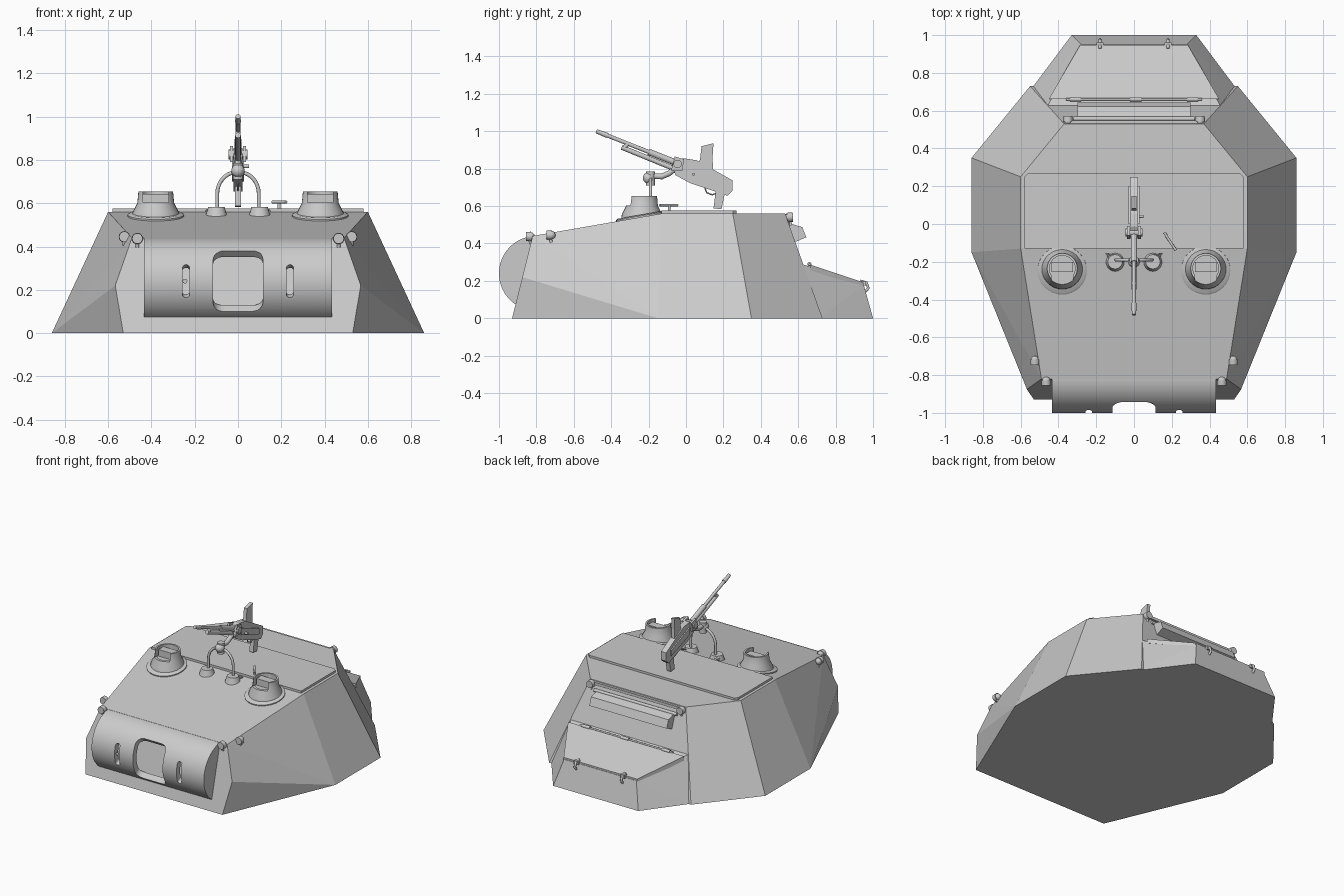
import bpy, bmesh, math
from mathutils import Vector, Matrix

if "Cube" in bpy.data.objects:
    bpy.data.objects.remove(bpy.data.objects["Cube"])


def finish(name, bm, smooth=False):
    bmesh.ops.recalc_face_normals(bm, faces=bm.faces)
    me = bpy.data.meshes.new(name)
    bm.to_mesh(me)
    bm.free()
    ob = bpy.data.objects.new(name, me)
    bpy.context.collection.objects.link(ob)
    if smooth:
        bpy.ops.object.select_all(action='DESELECT')
        ob.select_set(True)
        bpy.context.view_layer.objects.active = ob
        bpy.ops.object.shade_smooth_by_angle(angle=math.radians(35))
    return ob


def hull(name, half):
    """Convex body from the points of its right half."""
    bm = bmesh.new()
    for x, y, z in half:
        for s in (-1, 1):
            bm.verts.new((s * x, y, z))
    bmesh.ops.convex_hull(bm, input=bm.verts)
    bmesh.ops.dissolve_limit(bm, angle_limit=0.02, verts=bm.verts, edges=bm.edges)
    return finish(name, bm)


def loft(name, a, b, smooth=False):
    """Solid between two matching loops."""
    bm = bmesh.new()
    va, vb = [bm.verts.new(p) for p in a], [bm.verts.new(p) for p in b]
    bm.faces.new(va)
    bm.faces.new(vb[::-1])
    for i in range(len(a)):
        j = (i + 1) % len(a)
        bm.faces.new((va[i], vb[i], vb[j], va[j]))
    return finish(name, bm, smooth)


def prism(name, yz, x0, x1):
    return loft(name, [(x0, y, z) for y, z in yz], [(x1, y, z) for y, z in yz])


def box(name, lo, hi):
    return prism(name, [(lo[1], lo[2]), (hi[1], lo[2]), (hi[1], hi[2]), (lo[1], hi[2])], lo[0], hi[0])


def rod(name, p, q, r, r2=None, n=20):
    p, q = Vector(p), Vector(q)
    bm = bmesh.new()
    m = Matrix.Translation((p + q) / 2) @ (q - p).to_track_quat('Z', 'Y').to_matrix().to_4x4()
    bmesh.ops.create_cone(bm, cap_ends=True, segments=n, radius1=r, radius2=r if r2 is None else r2,
                          depth=(q - p).length, matrix=m)
    return finish(name, bm, True)


def ball(name, p, r, scale=(1, 1, 1)):
    bm = bmesh.new()
    bmesh.ops.create_uvsphere(bm, u_segments=16, v_segments=10, radius=r,
                              matrix=Matrix.Translation(p) @ Matrix.Diagonal((*scale, 1)))
    return finish(name, bm, True)


def tube(name, pts, r):
    cu = bpy.data.curves.new(name, 'CURVE')
    cu.dimensions, cu.bevel_depth, cu.bevel_resolution, cu.use_fill_caps = '3D', r, 3, True
    sp = cu.splines.new('POLY')
    sp.points.add(len(pts) - 1)
    for v, p in zip(sp.points, pts):
        v.co = (*p, 1)
    ob = bpy.data.objects.new(name, cu)
    bpy.context.collection.objects.link(ob)


def lathe(name, prof, loc, n=32):
    bm = bmesh.new()
    vs = [bm.verts.new((r, 0, z)) for r, z in prof]
    es = [bm.edges.new(e) for e in zip(vs, vs[1:])]
    bmesh.ops.spin(bm, geom=vs + es, cent=(0, 0, 0), axis=(0, 0, 1), angle=2 * math.pi, steps=n)
    bmesh.ops.remove_doubles(bm, verts=bm.verts, dist=1e-5)
    ob = finish(name, bm, True)
    ob.location = loc
    return ob


def cut(ob, cutter):
    m = ob.modifiers.new('cut', 'BOOLEAN')
    m.operation, m.object, m.solver = 'DIFFERENCE', cutter, 'EXACT'
    cutter.hide_render = True
    cutter.hide_set(True)


# Hull and rear engine box
hull('hull', [(.53, -.93, 0), (.86, -.15, 0), (.86, .35, 0), (.55, .73, 0), (.567, -.875, .22),
              (.49, -.82, .44), (.60, -.13, .56), (.60, .25, .56), (.37, .53, .56)])
hull('engine_box', [(.54, .72, 0), (.33, 1.0, 0), (.46, .62, .29), (.28, .95, .18), (.3, .4, 0), (.3, .4, .2)])

# Curved front shield: hollow drum with radially cut openings
CY, CZ, R = -.80, .24, .20
shield = rod('front_shield', (-.435, CY, CZ), (.435, CY, CZ), R, n=96)
cut(shield, rod('shield_hollow', (-.42, CY, CZ), (.42, CY, CZ), R - .04, n=96))


def opening(name, cx, hw, ha, rad):
    """Rounded rectangle in (x, arc length), projected out from the drum axis."""
    pts = []
    for k, (sx, sv) in enumerate(((1, 1), (-1, 1), (-1, -1), (1, -1))):
        for i in range(7):
            t = math.pi / 2 * (k + i / 6)
            pts.append((cx + sx * (hw - rad) + rad * math.cos(t), (sv * (ha - rad) + rad * math.sin(t)) / R))
    ring = lambda r: [(u, CY - r * math.cos(v), CZ + r * math.sin(v)) for u, v in pts]
    cut(shield, loft(name, ring(.10), ring(.5)))


opening('gun_port_cutter', 0, .115, .155, .05)
for s in (-1, 1):
    opening('slot_cutter', s * .24, .017, .078, .0165)
rod('slot_gun_barrel', (-.245, -.86, .24), (-.245, -.985, .24), .011)

# Roof plate with clipped rear corners
plate = [(-.58, -.13), (.58, -.13), (.58, .25), (.56, .27), (-.56, .27), (-.58, .25)]
loft('roof_plate', [(x, y, .55) for x, y in plate], [(x, y, .575) for x, y in plate])

# Vision cupolas on tilted flanges
for s in (-1, 1):
    x = s * .38
    fl = lathe('cupola_flange', [(0, -.02), (.13, -.02), (.13, .006), (.12, .012), (0, .012)], (x, -.245, .541))
    fl.rotation_euler.x = math.radians(9.9)
    cup = lathe('cupola', [(0, -.02), (.112, -.02), (.108, .015), (.085, .06), (.08, .114), (.068, .114),
                           (.068, .055), (0, .055)], (x, -.235, .541))
    cut(cup, box('cupola_notch_cutter', (x - .058, -.40, .603), (x + .058, -.25, .75)))
    box('cupola_periscope', (x - .058, -.255, .58), (x + .058, -.20, .642))

# Arched gun mount
for s in (-1, 1):
    rod('mount_foot', (s * .1, -.2, .535), (s * .1, -.2, .582), .052, .038)
    tube('mount_brace', [(s * .1, -.23, .565), (s * .145, -.16, .565), (s * .1, -.165, .575)], .006)
arch = [(-.096, -.19, .57)] + [(-.096 * math.cos(t), -.19, .645 + .1 * math.sin(t))
                               for t in [math.pi * i / 20 for i in range(21)]] + [(.096, -.19, .57)]
tube('mount_arch', arch, .009)
rod('mount_knuckle', (0, -.19, .71), (0, -.19, .785), .024)
ball('mount_ball', (0, -.20, .75), .031)
tube('mount_arm', [(0, -.19, .76), (0, -.13, .758), (0, -.09, .775), (0, -.06, .80), (0, -.04, .825)], .016)
rod('mount_pivot', (-.045, -.045, .825), (.045, -.045, .825), .022)
for s in (-1, 1):
    prism('mount_cheek', [(-.08, .79), (-.02, .79), (-.01, .85), (-.06, .865)], s * .022, s * .036)

# Machine gun, laid along a line rising to the front
along = lambda y, off=0: (0, y + .368 * off, 1 - .397 * (y + .478) + .93 * off)
rod('gun_barrel', along(-.47), along(0), .0105)
rod('gun_muzzle', along(-.48), along(-.42), .011, .014)
rod('gun_barrel_collar', along(-.20), along(-.06), .017)
rod('gun_gas_tube', (0, -.344, .914), (0, -.04, .79), .013)
rod('gun_gas_block', (0, -.335, .905), (0, -.31, .935), .012)
prism('gun_receiver', [(-.077, .824), (-.013, .855), (.056, .845), (.248, .738), (.248, .68), (.222, .655),
                       (.019, .724), (-.056, .765)], -.02, .02)
prism('gun_side_cover', [(0, .82), (.2, .74), (.2, .70), (0, .77)], -.028, .028)
prism('gun_magazine', [(.062, .815), (.075, .85), (.083, .92), (.147, .936), (.142, .86), (.145, .78)], -.012, .012)
prism('gun_grip', [(.16, .69), (.208, .672), (.19, .583), (.147, .588)], -.015, .015)
tube('gun_trigger_guard', [(0, .10, .70), (0, .11, .672), (0, .14, .66), (0, .165, .67)], .004)
rod('gun_cocking_handle', (0, .04, .77), (.05, .04, .77), .008)

# Roof lever
rod('lever_stem', (.19, -.09, .56), (.19, -.09, .605), .007)
rod('lever_bar', (.16, -.045, .605), (.222, -.14, .605), .007)


# Lamps: short can on a bracket
def lamp(name, p, d):
    p, d = Vector(p), Vector((0, d, 0))
    rod(name, p - d * .012, p + d * .016, .026, .024)
    ball(name + '_back', p - d * .01, .022)
    rod(name + '_bracket', p, p + Vector((0, -d.y * .01, -.04)), .008)


for s in (-1, 1):
    lamp('front_lamp', (s * .465, -.84, .437), -1)
    lamp('side_lamp', (s * .525, -.73, .445), -1)
    lamp('rear_lamp', (s * .35, .555, .54), 1)

# Rear vision flap and drip rail
prism('rear_flap', [(.54, .49), (.553, .508), (.622, .487), (.643, .433), (.58, .406), (.56, .42)], -.30, .30)
rod('rear_flap_hinge', (-.32, .557, .505), (.32, .557, .505), .011)
box('rear_rail', (-.37, .525, .535), (.37, .548, .555))

# Engine lid with hinges and latches
lid = [(-.45, .633 + .03, .287), (.45, .663, .287), (.285, .948, .192), (-.285, .948, .192)]
loft('engine_lid', [(x, y, z - .03) for x, y, z in lid], lid)
rod('lid_hinge_bar', (-.36, .66, .288), (.36, .66, .288), .006)
for x in (-.31, .01, .31):
    rod('lid_hinge', (x - .03, .66, .289), (x + .03, .66, .289), .011)
for s in (-1, 1):
    box('lid_latch', (s * .18 - .018, .935, .175), (s * .18 + .018, .962, .2))
    tube('lid_hook', [(s * .18, .93, .2), (s * .18, .965, .19), (s * .18, .975, .16), (s * .18, .955, .14)], .008)
